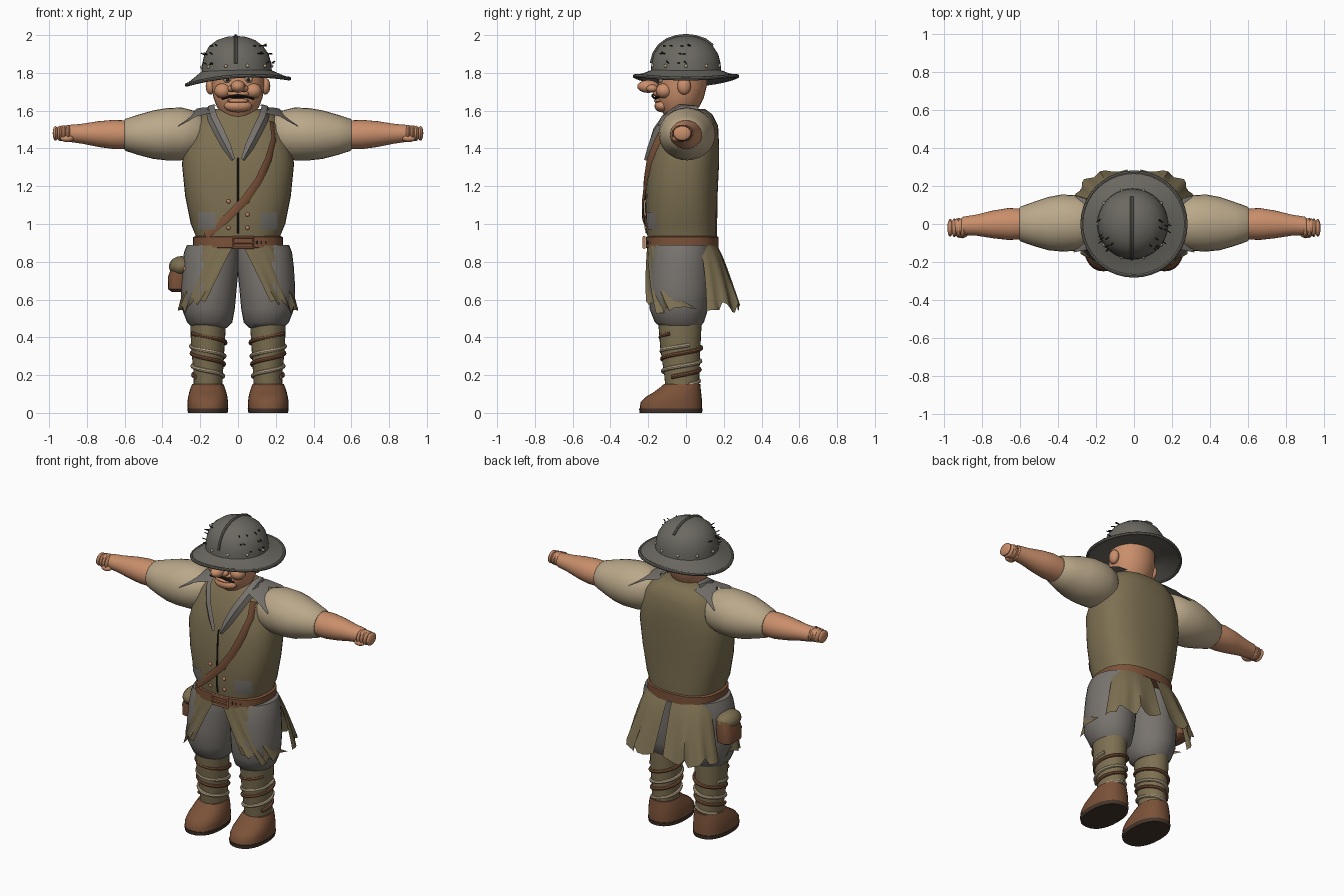
import bpy, bmesh, math, random
from mathutils import Vector, Matrix

random.seed(4)
default = bpy.context.scene.objects.get("Cube")
if default:
    bpy.data.objects.remove(default, do_unlink=True)


def paint(name, *srgb):
    color = [((c + 0.055) / 1.055) ** 2.4 for c in srgb] + [1]
    material = bpy.data.materials.new(name)
    material.use_nodes = True
    material.diffuse_color = color
    shader = next(n for n in material.node_tree.nodes if n.type == "BSDF_PRINCIPLED")
    shader.inputs["Base Color"].default_value = color
    shader.inputs["Roughness"].default_value = 0.8
    return material


skin = paint("skin", .79, .56, .42)
linen = paint("cream linen", .73, .66, .54)
olive = paint("olive wool", .49, .44, .32)
cloth = paint("grey cloth", .47, .45, .43)
iron = paint("hat iron", .42, .41, .38)
leather = paint("brown leather", .48, .32, .22)
dark = paint("near black", .15, .13, .11)
copper = paint("copper", .76, .51, .37)
sole_brown = paint("sole brown", .27, .21, .17)


def emit(name, bm, material, pair=False, thick=0):
    """Turn a bmesh into one object, or into a left and right pair."""
    if thick:
        bmesh.ops.solidify(bm, geom=bm.faces[:], thickness=thick)
    bmesh.ops.recalc_face_normals(bm, faces=bm.faces[:])
    for label, mirrored in (("left_", False), ("right_", True)) if pair else (("", False),):
        part = bm.copy()
        if mirrored:
            bmesh.ops.scale(part, vec=(-1, 1, 1), verts=part.verts[:])
            bmesh.ops.reverse_faces(part, faces=part.faces[:])
        mesh = bpy.data.meshes.new(label + name)
        part.to_mesh(mesh)
        part.free()
        mesh.materials.append(material)
        obj = bpy.data.objects.new(label + name, mesh)
        bpy.context.scene.collection.objects.link(obj)
        for other in bpy.context.selected_objects:
            other.select_set(False)
        obj.select_set(True)
        bpy.context.view_layer.objects.active = obj
        bpy.ops.object.shade_smooth_by_angle(angle=math.radians(42))
    bm.free()


def bridge(bm, rows, wrap=True, caps=True, loop=False):
    """Join rows of points with quads; wrap closes each row, loop closes the path."""
    grid = [[bm.verts.new(p) for p in row] for row in rows]
    pairs = list(zip(grid, grid[1:])) + ([(grid[-1], grid[0])] if loop else [])
    for a, b in pairs:
        count = len(a)
        for i in range(count if wrap else count - 1):
            j = (i + 1) % count
            bm.faces.new((a[i], a[j], b[j], b[i]))
    if wrap and caps and not loop:
        bm.faces.new(grid[0])
        bm.faces.new(grid[-1])


def oval(angle, cx, cy, rx, ry, power=2):
    """Point on a superellipse; angle zero faces the front."""
    s, c = math.sin(angle), math.cos(angle)
    return (cx + rx * math.copysign(abs(s) ** (2 / power), s),
            cy - ry * math.copysign(abs(c) ** (2 / power), c))


def loft(name, rings, material, axis="z", pair=False, power=2, sides=28):
    rows = []
    for pos, *ring in rings:
        pts = [oval(math.tau * i / sides, *ring, power) for i in range(sides)]
        rows.append([(a, b, pos) if axis == "z" else (pos, a, b) for a, b in pts])
    bm = bmesh.new()
    bridge(bm, rows)
    emit(name, bm, material, pair)


def blobs(name, items, material, pair=False):
    bm = bmesh.new()
    for center, radii in items:
        bmesh.ops.create_uvsphere(bm, u_segments=16, v_segments=10, radius=1,
                                  matrix=Matrix.Translation(center) @ Matrix.Diagonal((*radii, 1)))
    emit(name, bm, material, pair)


def tube(name, paths, radius, material, pair=False, loop=False, ref=(0, 0, 1), sides=8):
    bm = bmesh.new()
    for path in paths:
        pts, rows = [Vector(p) for p in path], []
        for i, p in enumerate(pts):
            before = pts[i - 1] if i or loop else p
            after = pts[(i + 1) % len(pts)] if i + 1 < len(pts) or loop else p
            tangent = (after - before).normalized()
            u = tangent.cross(Vector(ref)).normalized()
            v = tangent.cross(u)
            rows.append([p + radius * (u * math.cos(math.tau * k / sides) + v * math.sin(math.tau * k / sides))
                         for k in range(sides)])
        bridge(bm, rows, loop=loop)
    emit(name, bm, material, pair)


def sheet(name, rows, material, thick, pair=False):
    bm = bmesh.new()
    bridge(bm, rows, wrap=False)
    emit(name, bm, material, pair, thick)


def ribbon(name, path, widths, material, thick, pair=False):
    rows = []
    for i, (p, width) in enumerate(zip(path, widths)):
        tangent = path[min(i + 1, len(path) - 1)] - path[max(i - 1, 0)]
        outward = Vector((p.x, p.y, max(0, p.z - 1.45))).normalized()
        side = tangent.cross(outward).normalized() * width / 2
        rows.append([p - side, p + outward * thick / 2, p + side])
    sheet(name, rows, material, thick, pair)


# Torso: height, centre x, centre y, half width, half depth
torso = [(.87, 0, -.02, .22, .18), (.94, 0, -.02, .225, .185), (1.0, 0, -.025, .25, .19),
         (1.15, 0, -.023, .28, .19), (1.32, 0, -.015, .297, .19), (1.42, 0, 0, .28, .175),
         (1.52, 0, .015, .24, .155), (1.58, 0, .02, .19, .12), (1.61, 0, .01, .12, .09)]
loft("vest", torso, olive, power=2.5, sides=40)


def front(x, z, off=0.0):
    """Point on the front of the vest."""
    low, high = next(((a, b) for a, b in zip(torso, torso[1:]) if z <= b[0]), torso[-2:])
    t = (z - low[0]) / (high[0] - low[0])
    cy, rx, ry = (low[k] + (high[k] - low[k]) * t for k in (2, 3, 4))
    depth = max(0, 1 - abs(x / rx) ** 2.5) ** 0.4
    return Vector((x, cy - ry * depth - off, z))


# Vest details
tube("vest_seam", [[front(0, .95 + .04 * i, .001) for i in range(11)]], .005, dark, ref=(0, 1, 0))
blobs("vest_buttons", [(front(.05, z), (.011, .009, .011)) for z in (.98, 1.05, 1.12)], copper, pair=True)
sheet("vest_patch", [[front(x, z + lift, .006) for x in (.12, .16, .21)]
                     for z, lift in ((.97, 0), (1.0, .01), (1.03, .03))], cloth, .006, pair=True)
ribbon("lapel", [front(.025, 1.34, .01), front(.06, 1.41, .015), front(.1, 1.49, .018),
                 front(.135, 1.56, .02), Vector((.15, -.03, 1.615)), Vector((.13, .06, 1.615))],
       (.02, .05, .06, .06, .06, .04), cloth, .025, pair=True)
sheet("shoulder_rag", [[(.13, -.1, 1.59), (.13, 0, 1.62), (.13, .1, 1.6)],
                       [(.22, -.13, 1.57), (.2, 0, 1.615), (.22, .12, 1.58)],
                       [(.32, -.15, 1.515), (.22, 0, 1.61), (.31, .15, 1.53)]], cloth, .012, pair=True)
ribbon("shoulder_strap", [front(x, z, .012) for x, z in (
    (.18, 1.54), (.19, 1.45), (.16, 1.34), (.11, 1.23), (.04, 1.13), (-.06, 1.03), (-.17, .94))],
    [.045] * 7, leather, .015)

# Belt, buckle and belt end
loft("belt", [(.868, 0, -.02, .225, .18), (.875, 0, -.02, .238, .193),
              (.93, 0, -.02, .238, .193), (.937, 0, -.02, .225, .18)], leather, power=2.5, sides=40)
tube("buckle", [[(x, -.222, z) for x, z in ((-.025, .875), (.08, .875), (.08, .93), (-.025, .93))]],
     .008, copper, loop=True, ref=(0, 1, 0))
tube("buckle_pin", [[(-.02, -.225, .9), (.08, -.225, .9)]], .006, copper)
blobs("belt_holes", [(front(.1 + .022 * i, .902, .01), (.006, .004, .012)) for i in range(5)], dark)

# Coat skirts with ragged hems
def skirt(name, top, bottom, slope):
    columns, rows = 15, []
    jag = [random.uniform(-.04, .03) for _ in range(columns)]
    for step in range(8):
        t, row = step / 7, []
        for i in range(columns):
            u = i / (columns - 1)
            start = top[0] + (top[1] - top[0]) * u
            end = bottom[0] + (bottom[1] - bottom[0]) * u
            flare = t ** .8
            wave = 1 + .035 * t * math.sin(u * 19)
            x, y = oval(math.radians(start + (end - start) * t), 0, -.02 + .05 * flare,
                        (.23 + .085 * flare) * wave, (.185 + .07 * flare) * wave, 3)
            row.append((x, y, .885 - t * (.32 + slope * u + jag[i] * t)))
        rows.append(row)
    sheet(name, rows, olive, .012, pair=True)


skirt("front_skirt", (2, 45), (24, 92), .04)
skirt("back_skirt", (110, 179), (100, 178), .02)

# Breeches, stockings and boots: height, centre x, centre y, half width, half depth
loft("breeches", [(.45, .15, -.03, .09, .1), (.48, .15, -.035, .12, .13), (.55, .157, -.038, .14, .155),
                  (.66, .155, -.035, .148, .162), (.78, .145, -.03, .15, .16), (.85, .14, -.025, .146, .155),
                  (.89, .135, -.02, .135, .15)], cloth, pair=True)
loft("stocking", [(.12, .16, -.02, .075, .088), (.2, .157, -.022, .077, .093),
                  (.34, .16, -.03, .088, .106), (.48, .158, -.032, .095, .115)], olive, pair=True)


def wrap_path(low, high, phase):
    path = []
    for i in range(49):
        t = i / 48
        z = low + (high - low) * t
        grow = (z - .16) * .07
        path.append((*oval(phase + 2 * math.tau * t, .158, -.025, .077 + grow, .093 + grow), z))
    return path


tube("leather_wrap", [wrap_path(.19, .42, 1)], .011, leather, pair=True)
tube("linen_wrap", [wrap_path(.15, .36, 2)], .011, linen, pair=True)
loft("boot", [(.02, .16, -.08, .106, .165), (.055, .16, -.078, .108, .163), (.085, .16, -.065, .104, .148),
              (.11, .16, -.045, .098, .125), (.135, .16, -.03, .09, .107), (.153, .16, -.02, .082, .096)],
     leather, pair=True, power=2.3)
loft("sole", [(0, .16, -.08, .105, .165), (.024, .16, -.08, .109, .169)], sole_brown, pair=True, power=2.3)

# Arms along x: position, centre y, centre z, half depth, half height
loft("sleeve", [(.19, 0, 1.48, .09, .09), (.23, .005, 1.477, .125, .122), (.3, .005, 1.477, .146, .14),
                (.38, .005, 1.475, .15, .138), (.45, .002, 1.473, .14, .128), (.53, 0, 1.472, .115, .106),
                (.595, 0, 1.472, .092, .085), (.602, 0, 1.472, .085, .078)], linen, axis="x", pair=True)
loft("forearm", [(.58, 0, 1.472, .08, .076), (.66, 0, 1.474, .084, .077), (.74, -.002, 1.476, .073, .068),
                 (.83, -.006, 1.478, .055, .052), (.9, -.01, 1.48, .048, .044)], skin, axis="x", pair=True)
blobs("fist", [((.92, -.015, 1.48), (.055, .045, .042))]
      + [((.9 + .022 * i, -.02, 1.48), (.015, .056 - .003 * i, .045 - .002 * i)) for i in range(4)]
      + [((.905, -.05, 1.452), (.035, .024, .018))], skin, pair=True)

# Head and face
loft("head", [(1.55, 0, -.02, .075, .07), (1.585, 0, -.035, .085, .085), (1.62, 0, -.035, .112, .105),
              (1.67, 0, -.027, .13, .122), (1.73, 0, -.02, .14, .13), (1.82, 0, -.015, .138, .125)], skin)
blobs("nose_and_chin", [((0, -.2, 1.728), (.04, .058, .034)), ((0, -.125, 1.625), (.075, .042, .034)),
                        ((0, -.145, 1.652), (.058, .024, .013)), ((0, -.145, 1.69), (.06, .03, .018))], skin)
blobs("cheek_and_ear", [((.08, -.115, 1.705), (.046, .045, .04)), ((.033, -.18, 1.718), (.022, .03, .02)),
                        ((.145, -.01, 1.73), (.026, .036, .045))], skin, pair=True)
blobs("eye", [((.055, -.13, 1.765), (.023, .018, .018))], linen, pair=True)
blobs("pupil", [((.055, -.146, 1.763), (.009, .006, .009))], dark, pair=True)
tube("moustache", [[(0, -.178, 1.682), (.04, -.176, 1.674), (.085, -.16, 1.662)]], .006, dark, pair=True)
blobs("mouth", [((0, -.15, 1.67), (.06, .02, .005))], dark)


# Kettle hat with a drooping brim
def hat_point(radius, z, angle):
    x, y = radius * math.sin(angle), -radius * math.cos(angle)
    bend = min(1, max(0, (radius - .15) / .12))
    return (x - .01 * (1 - bend), y, z + bend * (.06 * x + .2 * (y * y - x * x)))


turns = [math.tau * i / 40 for i in range(40)]
profile = [(.13, 1.8), (.18, 1.785), (.27, 1.762), (.275, 1.772), (.23, 1.79), (.186, 1.812), (.183, 1.85),
           (.17, 1.9), (.142, 1.943), (.1, 1.974), (.05, 1.991), (.01, 1.995)]
bm = bmesh.new()
bridge(bm, [[hat_point(r, z, a) for a in turns] for r, z in profile])
emit("hat", bm, iron)
tube("hat_rim", [[hat_point(.272, 1.768, a) for a in turns]], .01, iron, loop=True)
tube("hat_ridge", [[(-.012, r * side, z + .001) for side, part in ((-1, profile[6:]), (1, profile[:7:-1]))
                    for r, z in part]], .009, iron, ref=(1, 0, 0))
blobs("hat_rivets", [(hat_point(.185, 1.835, a), (.009, .009, .009)) for a in turns[2::4]], linen)
bits = []
for i in range(22):
    radius, z = random.choice(profile[6:9])
    angle = random.choice((-1, 1)) * random.uniform(.7, 1.9)
    base = Vector(hat_point(radius, z, angle))
    bits.append([base, base + Vector((math.sin(angle) * .02, -.012, random.uniform(-.004, .012)))])
tube("hat_bits", bits, .003, dark, sides=5)

# Hip pouch on the right
loft("pouch", [(.64, -.315, .01, .035, .055), (.655, -.318, .01, .052, .08), (.72, -.315, .01, .056, .085),
               (.79, -.3, .01, .045, .075)], leather, power=3)
blobs("pouch_flap", [((-.3, -.005, .775), (.066, .095, .055))], olive)
blobs("pouch_button", [((-.275, -.09, .762), (.016, .016, .016))], copper)
